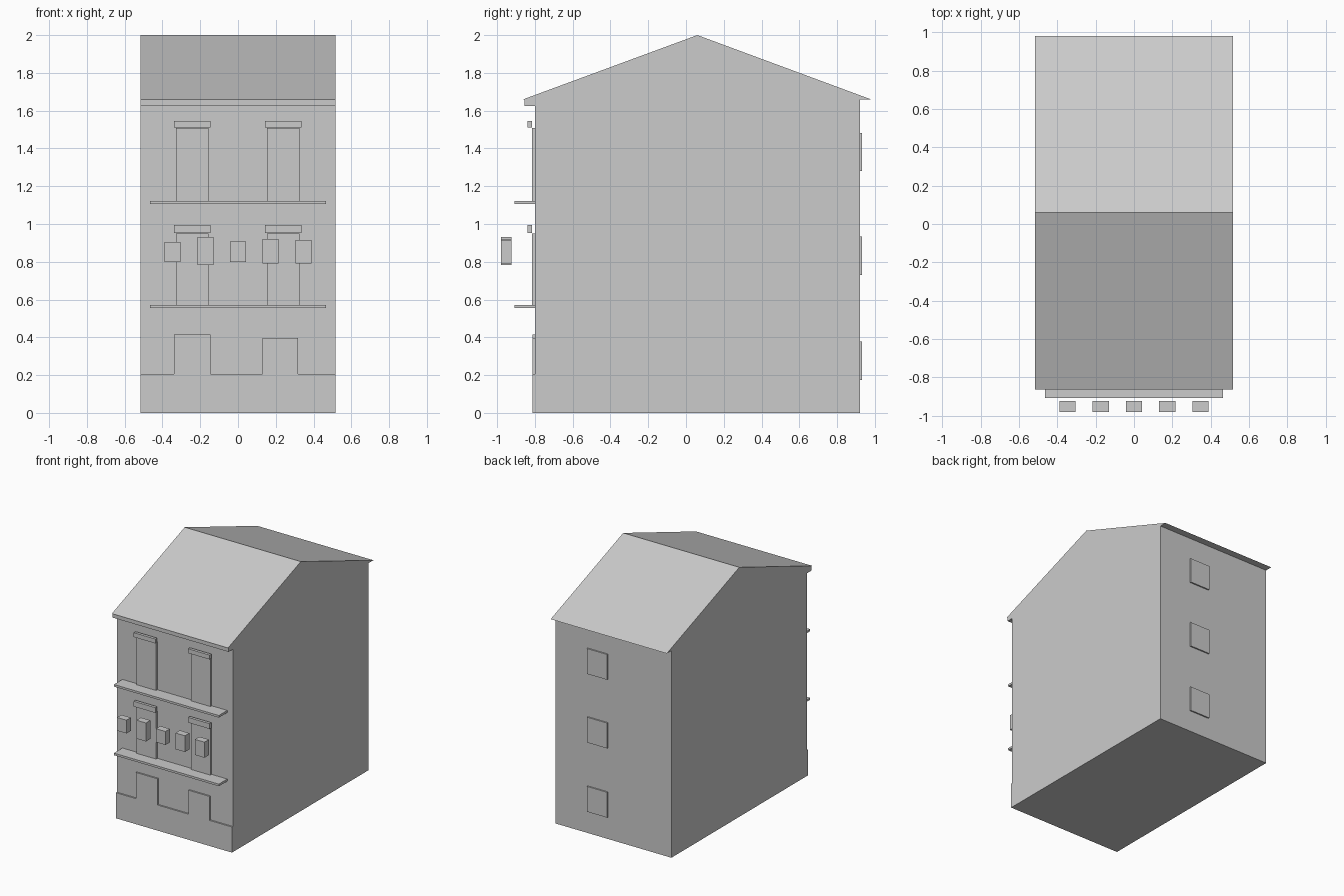
import bpy
import bmesh

cube = bpy.data.objects.get("Cube")
if cube:
    bpy.data.objects.remove(cube, do_unlink=True)

grey = bpy.data.materials.new("plain grey")
grey.use_nodes = True
colour = (0.6, 0.6, 0.6, 1)
grey.diffuse_color = colour
grey.node_tree.nodes["Principled BSDF"].inputs["Base Color"].default_value = colour

HALF = 0.515     # half the house width
FRONT = -0.80    # front wall
BACK = 0.92      # back wall


def extrude(name, outline, offset):
    """Extrude a flat outline of 3D points along an offset into a solid."""
    bm = bmesh.new()
    face = bm.faces.new([bm.verts.new(p) for p in outline])
    out = bmesh.ops.extrude_face_region(bm, geom=[face])
    moved = [v for v in out["geom"] if isinstance(v, bmesh.types.BMVert)]
    bmesh.ops.translate(bm, verts=moved, vec=offset)
    bmesh.ops.recalc_face_normals(bm, faces=bm.faces)
    mesh = bpy.data.meshes.new(name)
    bm.to_mesh(mesh)
    bm.free()
    mesh.materials.append(grey)
    obj = bpy.data.objects.new(name, mesh)
    bpy.context.collection.objects.link(obj)
    return obj


def box(name, x0, x1, y0, y1, z0, z1):
    outline = [(x0, y0, z0), (x1, y0, z0), (x1, y0, z1), (x0, y0, z1)]
    return extrude(name, outline, (0, y1 - y0, 0))


# House body with gable roof, eaves and front fascia in one side profile
side = [(FRONT, 0), (BACK, 0), (BACK, 1.66), (0.979, 1.66), (0.06, 2),
        (-0.862, 1.66), (-0.854, 1.66), (-0.854, 1.625), (FRONT, 1.625)]
extrude("house_body", [(-HALF, y, z) for y, z in side], (2 * HALF, 0, 0))

# Raised ground-floor plinth with two door surrounds
plinth = [(-HALF, 0), (HALF, 0), (HALF, 0.205), (0.317, 0.205), (0.317, 0.397),
          (0.13, 0.397), (0.13, 0.205), (-0.146, 0.205), (-0.146, 0.415),
          (-0.338, 0.415), (-0.338, 0.205), (-HALF, 0.205)]
extrude("plinth_and_doors", [(x, -0.812, z) for x, z in plinth], (0, 0.012, 0))

# Upper floors: balcony slab, tall windows and lintels
for floor, base, head, top in (("middle", 0.572, 0.95, 0.995),
                               ("top", 1.122, 1.507, 1.545)):
    box(floor + "_balcony", -0.465, 0.465, -0.907, FRONT, base - 0.017, base)
    for hand, x in (("right", -0.242), ("left", 0.24)):
        box(f"{floor}_{hand}_window", x - 0.086, x + 0.086, -0.816, FRONT, base, head)
        box(f"{floor}_{hand}_lintel", x - 0.096, x + 0.096, -0.838, -0.815,
            head + 0.003, top)

# Row of hanging boxes in front of the middle floor
heights = [(0.80, 0.906), (0.782, 0.93), (0.80, 0.908), (0.79, 0.92), (0.79, 0.915)]
for i, (low, high) in enumerate(heights):
    x = (i - 2) * 0.173
    box(f"hanging_box_{i + 1}", x - 0.042, x + 0.042, -0.979, -0.923, low, high)

# Back windows, one per floor
for i, z in enumerate((0.175, 0.73, 1.28)):
    box(f"back_window_{i + 1}", 0.048, 0.228, BACK, BACK + 0.011, z, z + 0.203)
